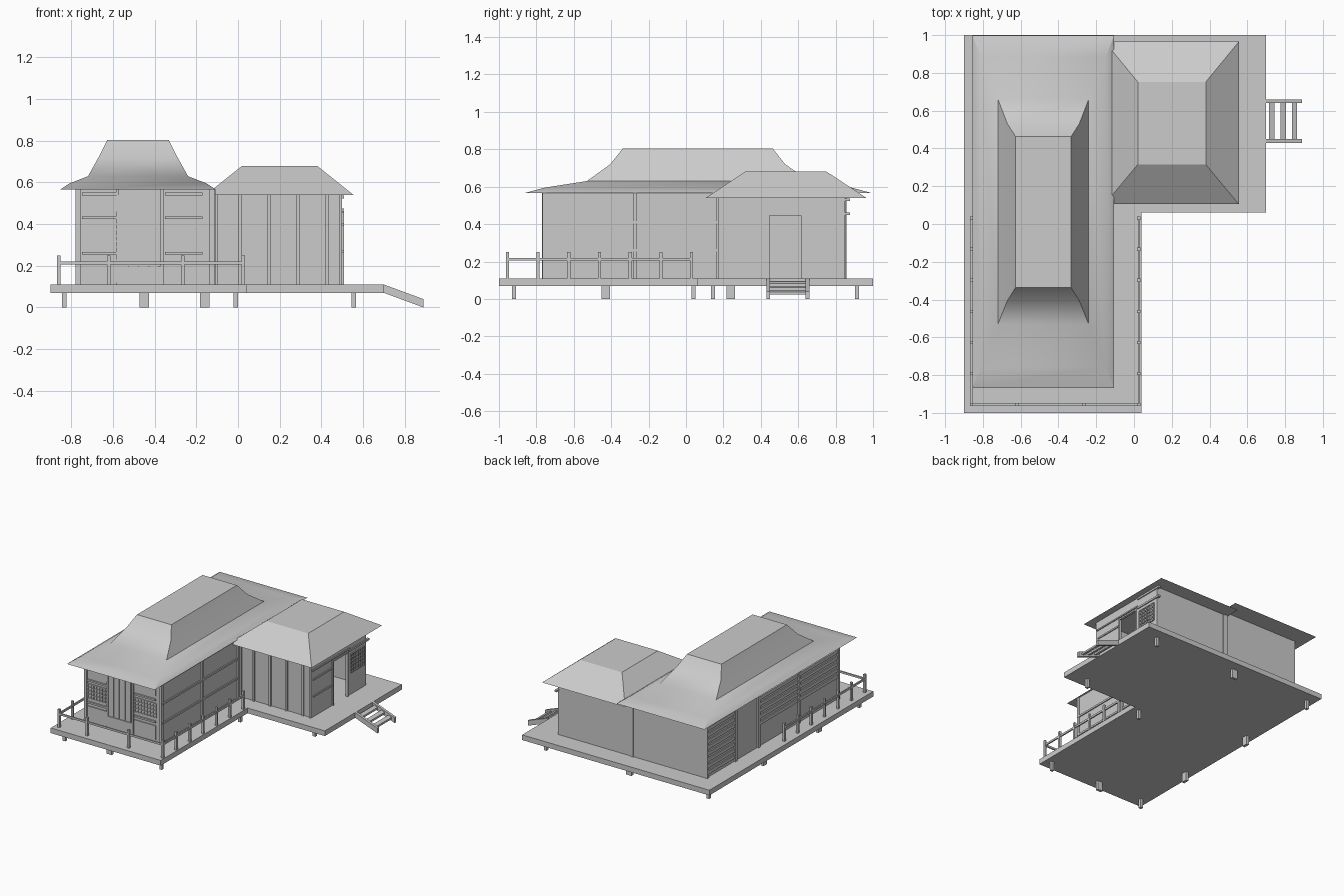
import bpy
import bmesh
import math

cube = bpy.data.objects.get("Cube")
if cube:
    bpy.data.objects.remove(cube)

grey = bpy.data.materials.new("plain_grey")
grey.use_nodes = True
colour = (0.6, 0.6, 0.6, 1)
grey.diffuse_color = colour
grey.node_tree.nodes["Principled BSDF"].inputs["Base Color"].default_value = colour


def finish(name, bm):
    bmesh.ops.recalc_face_normals(bm, faces=bm.faces)
    mesh = bpy.data.meshes.new(name)
    bm.to_mesh(mesh)
    bm.free()
    mesh.materials.append(grey)
    obj = bpy.data.objects.new(name, mesh)
    bpy.context.collection.objects.link(obj)
    return obj


def loft(bm, rings):
    """Join stacked rings of points and cap both ends."""
    loops = [[bm.verts.new(p) for p in ring] for ring in rings]
    for low, high in zip(loops, loops[1:]):
        for i in range(len(low)):
            j = (i + 1) % len(low)
            bm.faces.new((low[i], low[j], high[j], high[i]))
    bm.faces.new(loops[0][::-1])
    bm.faces.new(loops[-1])


def rect(x, y, z):
    return [(x[0], y[0], z), (x[1], y[0], z), (x[1], y[1], z), (x[0], y[1], z)]


def boxes(name, items):
    """One object from boxes given as x, y and z ranges."""
    bm = bmesh.new()
    for x, y, z in items:
        loft(bm, [rect(x, y, z[0]), rect(x, y, z[1])])
    return finish(name, bm)


def around(c, width):
    return (c - width / 2, c + width / 2)


def on_wall(axis, depth, along, z):
    """Box ranges on a wall whose normal is the given axis."""
    return (depth, along, z) if axis == "x" else (along, depth, z)


def lattice(name, axis, depth, along, z, columns, rows):
    bar = 0.007
    items = []
    for i in range(columns + 1):
        c = along[0] + (along[1] - along[0]) * i / columns
        items.append(on_wall(axis, depth, around(c, bar), z))
    for i in range(rows + 1):
        c = z[0] + (z[1] - z[0]) * i / rows
        items.append(on_wall(axis, depth, along, around(c, bar)))
    boxes(name, items)


# Levels shared by many parts
FLOOR, EAVE, LOW_EAVE = 0.11, 0.565, 0.54
UNDER = 0.07
WALL = (FLOOR, EAVE)
LOW_WALL = (FLOOR, LOW_EAVE)

# L-shaped deck
outline = [(-0.9, -1), (0.04, -1), (0.04, 0.06), (0.7, 0.06), (0.7, 1), (-0.9, 1)]
bm = bmesh.new()
loft(bm, [[(x, y, z) for x, y in outline] for z in (UNDER, FLOOR)])
finish("deck", bm)

# Short feet below the deck: corners are square, middles are longer
thin, wide = 0.022, 0.045
feet = [(x, y, thin, thin) for x, y in
        [(-0.835, -0.92), (-0.01, -0.92), (-0.01, 0.04),
         (0.555, 0.145), (0.555, 0.915), (-0.835, 0.915)]]
feet += [(-0.45, -0.92, wide, thin), (-0.16, 0.915, wide, thin)]
feet += [(-0.835, y, thin, wide) for y in (-0.43, 0.24)]
boxes("deck_feet", [(around(x, w), around(y, d), (0, UNDER)) for x, y, w, d in feet])

# Railing round the front of the deck
left, right, front, end = -0.86, 0.025, -0.955, 0.03
step = (end - front) / 6
posts = [(x, front + step * i) for x in (left, right) for i in range(7)]
posts += [(x, front) for x in (-0.62, -0.265)]
boxes("railing_posts", [(around(x, 0.017), around(y, 0.017), (FLOOR, 0.25)) for x, y in posts])
rail = (0.205, 0.22)
bars = [(around(x, 0.01), (front, end), rail) for x in (left, right)]
bars.append(((left, right), around(front, 0.01), rail))
boxes("railing_bars", bars)

# Sloping steps at the annex side
items = [((0.7, 0.89), around(y, 0.02), (UNDER, FLOOR)) for y in (0.44, 0.65)]
items += [(around(x, 0.028), (0.44, 0.65), (0.083, 0.098)) for x in (0.73, 0.79, 0.85)]
steps = boxes("side_steps", items)
for v in steps.data.vertices:
    v.co.z -= (v.co.x - 0.7) * UNDER / 0.19

# Main house body with corner posts
boxes("main_walls", [((-0.768, -0.12), (-0.757, 0.85), WALL)])
post = 0.022
items = [(around(x, post), around(y, post), WALL)
         for x in (-0.768, -0.125) for y in (-0.757, 0.842)]
items += [(around(-0.118, post), around(y, post), WALL) for y in (-0.272, 0.172)]
items += [(around(-0.77, post), around(y, post), WALL) for y in (-0.272, 0.22, 0.5)]
boxes("main_posts", items)

# Front wall: beams, panels and lattice windows either side of a boarded door
wall_y = (-0.77, -0.75)
thin_y = (-0.764, -0.75)
bays = [(-0.75, -0.58), (-0.35, -0.17)]
boxes("front_panels", [on_wall("y", thin_y, bay, z)
                       for bay in bays for z in ((0.12, 0.23), (0.46, 0.535))])
boxes("front_beams", [on_wall("y", wall_y, bay, around(z, 0.013))
                      for bay in bays for z in (0.26, 0.43, 0.545)])
for side, bay in zip(("right", "left"), bays):
    lattice(side + "_front_lattice", "y", thin_y, bay, (0.29, 0.4), 7, 4)
boards = 4
width = 0.195 / boards
boxes("front_door_boards", [on_wall("y", thin_y, around(-0.575 + width * (i + 0.5), width - 0.006),
                                    (0.2, 0.54)) for i in range(boards)])
boxes("front_door_frame", [on_wall("y", wall_y, around(x, 0.014), WALL)
                           for x in (-0.578, -0.365)])
boxes("front_door_sill", [on_wall("y", wall_y, (-0.578, -0.365), (FLOOR, 0.2))])

# Long wall facing the inner corner: horizontal beams
boxes("inner_wall_beams", [on_wall("x", (-0.125, -0.112), (-0.757, 0.18), around(z, 0.014))
                           for z in (0.26, 0.41)])

# Long outer wall: horizontal slats in three bays
items = []
for along, low in [((-0.75, -0.28), 0.29), ((-0.26, 0.21), 0.29), ((0.51, 0.83), 0.15)]:
    count = round((0.53 - low) / 0.048)
    items += [on_wall("x", (-0.777, -0.76), along, around(low + 0.048 * i, 0.026))
              for i in range(count + 1)]
boxes("outer_wall_slats", items)

# Annex shell with an open doorway
outer = (0.485, 0.5)
door = (0.44, 0.62)
boxes("annex_walls", [
    ((-0.12, 0.5), (0.185, 0.2), LOW_WALL),
    ((-0.12, 0.5), (0.835, 0.85), LOW_WALL),
    (outer, (0.2, door[0]), LOW_WALL),
    (outer, (door[1], 0.835), LOW_WALL),
    (outer, door, (0.45, LOW_EAVE)),
])
boxes("annex_battens", [on_wall("y", (0.174, 0.19), around(x, 0.016), LOW_WALL)
                        for x in (-0.105, 0.008, 0.148, 0.288, 0.428, 0.492)])
boxes("back_wall_post", [on_wall("y", (0.84, 0.858), around(-0.14, 0.016), LOW_WALL)])

# Annex side wall: door frame, rails and lattice window
face = (0.49, 0.508)
boxes("annex_door_frame", [on_wall("x", face, around(y, 0.012), (FLOOR, 0.456)) for y in door]
      + [on_wall("x", face, door, around(0.452, 0.012))])
items = [on_wall("x", face, (0.19, 0.64), around(0.47, 0.01))]
items += [on_wall("x", face, (0.2, 0.43), around(z, 0.012)) for z in (0.27, 0.4)]
items += [on_wall("x", face, (0.64, 0.878), around(z, 0.014)) for z in (0.455, 0.53)]
boxes("annex_side_rails", items)
lattice("annex_lattice", "x", face, (0.66, 0.82), (0.28, 0.42), 6, 5)

# Curved hipped roof on the main house
bm = bmesh.new()
loft(bm, [
    rect((-0.855, -0.105), (-0.867, 0.997), EAVE),
    rect((-0.81, -0.15), (-0.755, 0.885), 0.595),
    rect((-0.72, -0.24), (-0.53, 0.66), 0.63),
    rect((-0.67, -0.29), (-0.405, 0.53), 0.72),
    rect((-0.627, -0.333), (-0.337, 0.463), 0.805),
])
roof = finish("main_roof", bm)
bpy.ops.object.select_all(action="DESELECT")
roof.select_set(True)
bpy.context.view_layer.objects.active = roof
bpy.ops.object.shade_smooth_by_angle(angle=math.radians(30))

# Plain hipped roof on the annex
bm = bmesh.new()
loft(bm, [rect((-0.155, 0.555), (0.105, 0.965), LOW_EAVE),
          rect((0.02, 0.38), (0.315, 0.752), 0.68)])
finish("annex_roof", bm)
